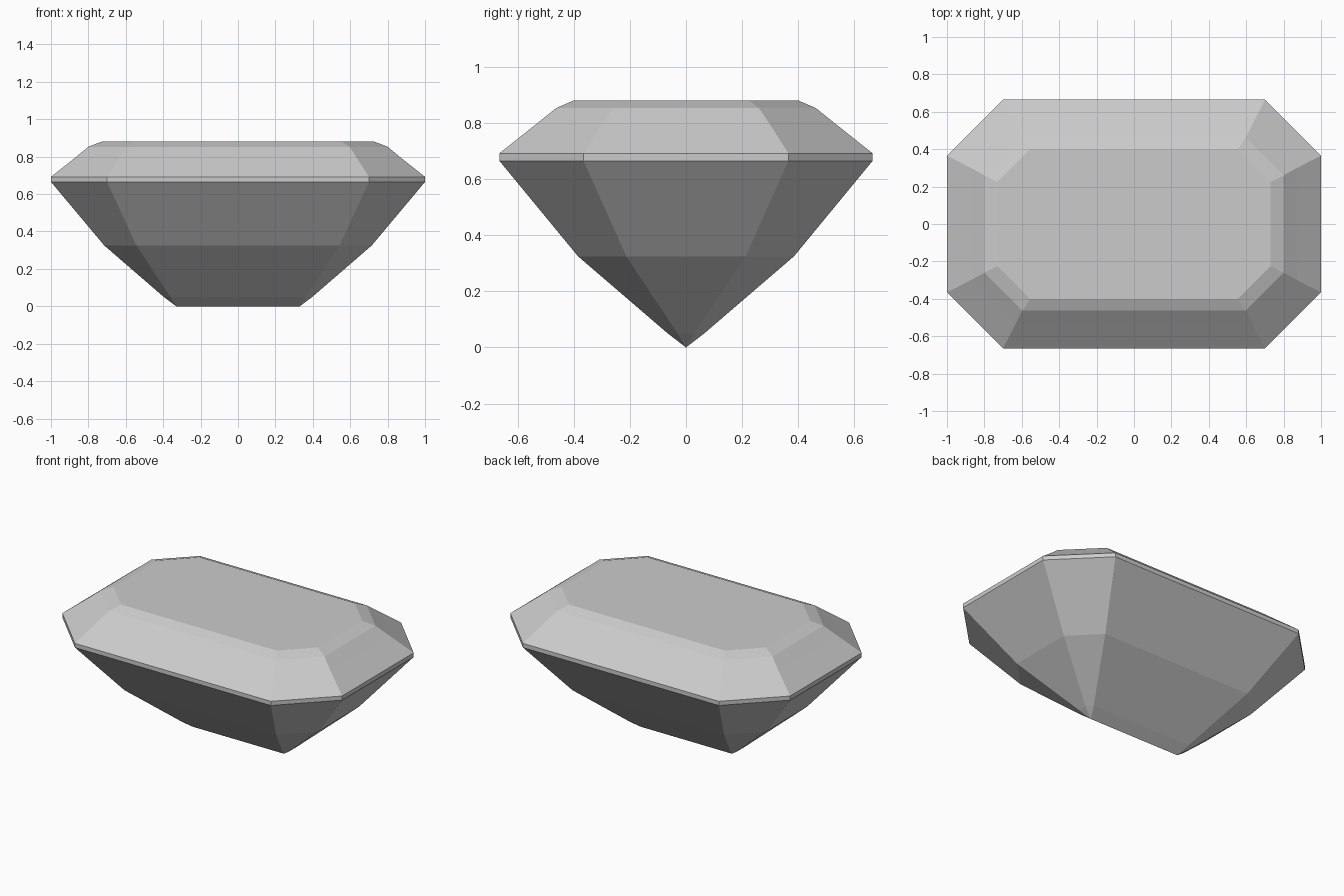
import bpy, bmesh

if "Cube" in bpy.data.objects:
    bpy.data.objects.remove(bpy.data.objects["Cube"])

# Step-cut gem: octagonal tiers (z, half length, half width, corner cut)
TIERS = [
    (0.00, 0.33, 0.00, 0.00),     # keel ridge
    (0.05, 0.397, 0.065, 0.035),  # lower pavilion
    (0.325, 0.715, 0.385, 0.172), # upper pavilion
    (0.665, 1.00, 0.665, 0.30),   # girdle bottom
    (0.692, 1.00, 0.665, 0.30),   # girdle top
    (0.795, 0.87, 0.535, 0.236),  # crown steps
    (0.853, 0.80, 0.463, 0.203),
    (0.88, 0.73, 0.40, 0.175),    # table
]


def ring(bm, z, a, b, c):
    corners = [(a, c - b), (a, b - c), (a - c, b), (c - a, b),
               (-a, b - c), (-a, c - b), (c - a, -b), (a - c, -b)]
    return [bm.verts.new((x, y, z)) for x, y in corners]


bm = bmesh.new()
rings = [ring(bm, *t) for t in TIERS]

# Facets between neighbouring tiers
for lo, hi in zip(rings, rings[1:]):
    for i in range(8):
        j = (i + 1) % 8
        bm.faces.new((lo[i], lo[j], hi[j], hi[i]))

# Flat table on top; the lowest ring collapses into the keel
bm.faces.new(rings[-1])
bmesh.ops.remove_doubles(bm, verts=bm.verts, dist=0.001)
bmesh.ops.recalc_face_normals(bm, faces=bm.faces)

mesh = bpy.data.meshes.new("cut_gem")
bm.to_mesh(mesh)
bm.free()
bpy.context.collection.objects.link(bpy.data.objects.new("cut_gem", mesh))
